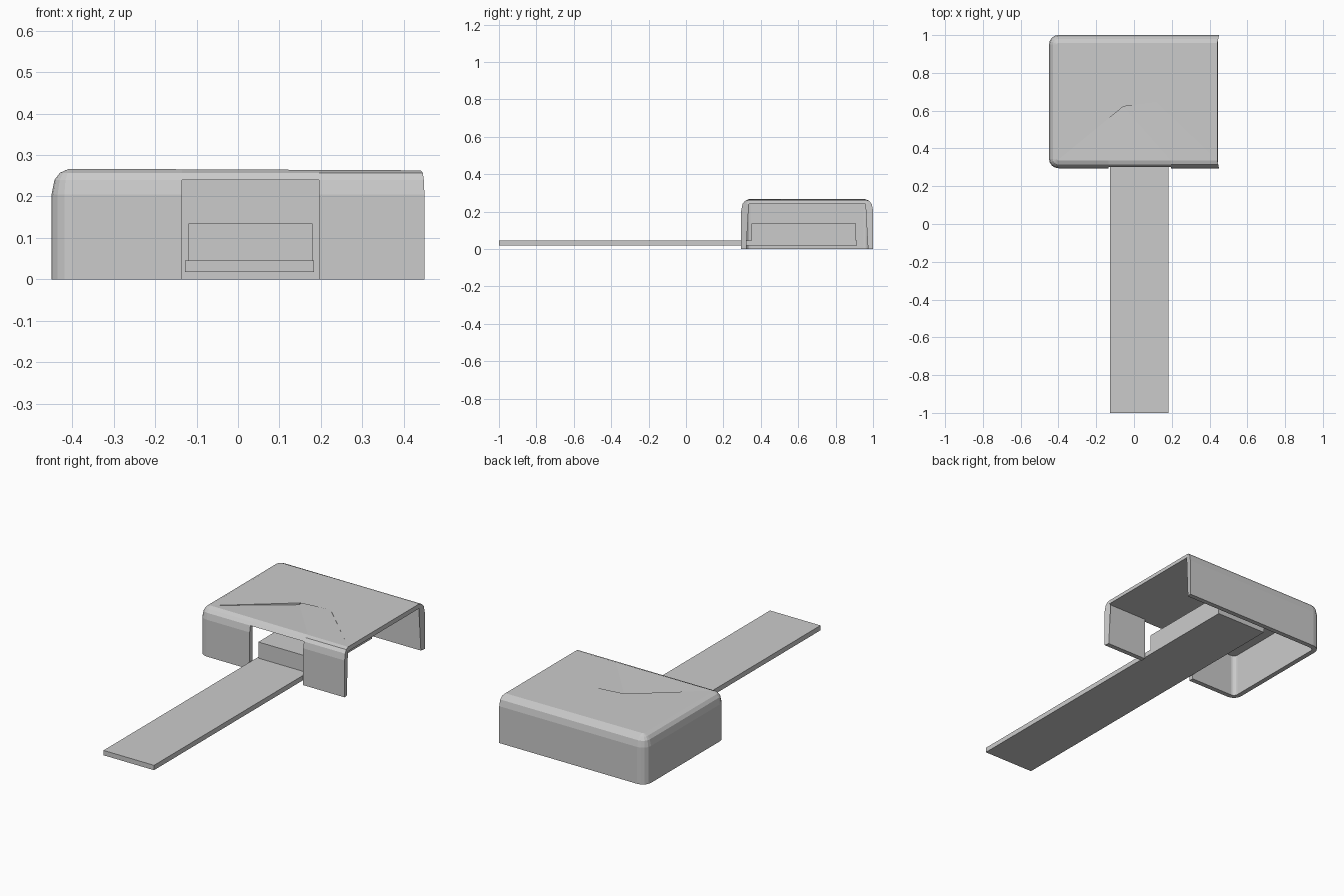
import bpy, bmesh
from math import sin, cos, pi, radians

if "Cube" in bpy.data.objects:
    bpy.data.objects.remove(bpy.data.objects["Cube"])

X0, X1, Y0, Y1, R = -0.45, 0.45, 0.295, 1.0, 0.05
WALL, CEILING = 0.027, 0.24


def finish(bm, name):
    bmesh.ops.recalc_face_normals(bm, faces=bm.faces)
    mesh = bpy.data.meshes.new(name)
    bm.to_mesh(mesh)
    bm.free()
    obj = bpy.data.objects.new(name, mesh)
    bpy.context.collection.objects.link(obj)
    return obj


def box(name, lo, hi):
    bm = bmesh.new()
    bmesh.ops.create_cube(bm, size=1)
    for v in bm.verts:
        v.co = [lo[i] + (v.co[i] + 0.5) * (hi[i] - lo[i]) for i in range(3)]
    return finish(bm, name)


def corner(cx, cy, r, a0, a1, n=4):
    return [(cx + r * cos(a0 + (a1 - a0) * i / n),
             cy + r * sin(a0 + (a1 - a0) * i / n)) for i in range(n + 1)]


def outline(d):
    """Plan of the case wall, open on the right, inset by d."""
    r, end = R - d, X1 - d * 0.2
    pts = [(end, Y1 - d)]
    pts += corner(X0 + R, Y1 - R, r, pi / 2, pi)
    pts += corner(X0 + R, Y0 + R, r, pi, 1.5 * pi)
    return pts + [(-0.135, Y0 + d), (0.195, Y0 + d), (end, Y0 + d)]


def roof_z(x):
    return 0.267 - 0.004 * (x - X0) / 0.9


# Case shell: outer walls with a bevelled upper edge, then the inner walls
bm = bmesh.new()


def ring(d, z):
    return [bm.verts.new((x, y, roof_z(x) if z is None else z)) for x, y in outline(d)]


outer = [ring(d, z) for d, z in
         [(0, 0), (0, 0.205), (0.007, CEILING), (0.02, 0.257), (0.042, None)]]
inner = [ring(WALL, 0), ring(WALL, CEILING)]
last = len(inner[0]) - 1
gap = last - 2  # wall segment taken out for the front opening


def skirt(rings, skip):
    for k in range(len(rings) - 1):
        for i in range(last):
            if i != gap or k >= skip:
                a, b = rings[k], rings[k + 1]
                bm.faces.new((a[i], a[i + 1], b[i + 1], b[i]))


skirt(outer, 2)
skirt(inner, 1)
skirt([outer[0], inner[0]], 1)  # bottom rim

# Cut ends on the open right side, jambs and lintel of the opening, ceiling
for i in (0, last):
    bm.faces.new([r[i] for r in outer] + [inner[1][i], inner[0][i]])
for i in (gap, gap + 1):
    bm.faces.new([r[i] for r in outer[:3]] + [inner[1][i], inner[0][i]])
bm.faces.new((outer[2][gap], outer[2][gap + 1], inner[1][gap + 1], inner[1][gap]))
bm.faces.new((outer[4][0], outer[4][last], inner[1][last], inner[1][0]))
bm.faces.new(inner[1])

# Roof in two sheets: the front one dips slightly towards a round thumb notch
rim, fl, n = outer[-1], 9, 16
arc, low = [], []
for i in range(n + 1):
    t = i / n
    a = radians(195 - 195 * t)
    x, y = 0.03 + 0.09 * cos(a), 0.645 + 0.09 * sin(a)
    drop = 0.002 + 0.008 * max(0, min(1, (0.75 - t) * 4))
    arc.append(bm.verts.new((x, y, roof_z(x))))
    low.append(bm.verts.new((x, y, roof_z(x) - drop)))
bm.faces.new(rim[:fl + 1] + arc + [rim[-1]])
bm.faces.new(rim[fl:] + low[::-1])
for i in range(n):
    bm.faces.new((arc[i], arc[i + 1], low[i + 1], low[i]))
bm.faces.new((rim[fl], arc[0], low[0]))
bm.faces.new((rim[-1], low[-1], arc[-1]))
bmesh.ops.triangulate(bm, faces=[f for f in bm.faces if len(f.verts) > 4])
finish(bm, "case_shell")

# Sliding tongue with the block riding on it
box("sliding_tongue", (-0.128, -1.0, 0.018), (0.183, 0.915, 0.045))
box("inner_block", (-0.12, 0.35, 0.045), (0.18, 0.91, 0.135))
